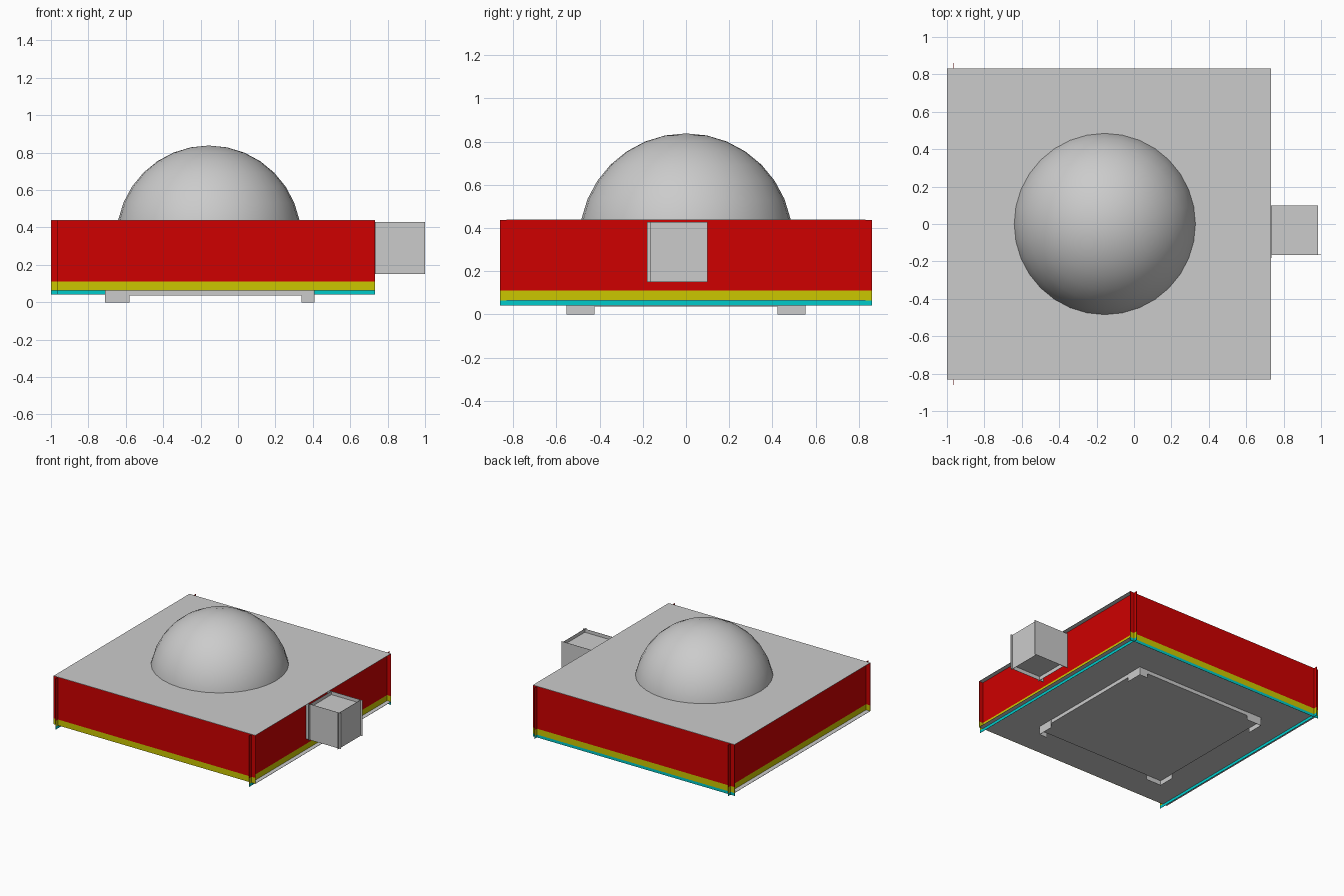
import bpy
import bmesh

cube = bpy.data.objects.get("Cube")
if cube:
    bpy.data.objects.remove(cube, do_unlink=True)


def material(name, rgb):
    mat = bpy.data.materials.new(name)
    mat.use_nodes = True
    mat.diffuse_color = (*rgb, 1)
    mat.node_tree.nodes["Principled BSDF"].inputs["Base Color"].default_value = (*rgb, 1)
    return mat


grey = material("sheet grey", (0.6, 0.6, 0.6))
red = material("red", (0.62, 0, 0))
yellow = material("yellow", (0.6, 0.57, 0))
cyan = material("cyan", (0, 0.6, 0.6))


def finish(name, bm, mat):
    mesh = bpy.data.meshes.new(name)
    bm.to_mesh(mesh)
    bm.free()
    mesh.materials.append(mat)
    obj = bpy.data.objects.new(name, mesh)
    bpy.context.collection.objects.link(obj)
    return obj


def box(name, xs, ys, zs, mat):
    """Axis-aligned sheet or block given by its extents."""
    bm = bmesh.new()
    bmesh.ops.create_cube(bm, size=1)
    for v in bm.verts:
        for i, (lo, hi) in enumerate((xs, ys, zs)):
            v.co[i] = hi if v.co[i] > 0 else lo
    return finish(name, bm, mat)


T = 0.002                      # sheet thickness
X0, X1, INSET = -1.0, 0.732, 0.035
Y, FIN = 0.832, 0.862          # housing front/back, side sheet reach
FLOOR, TOP = 0.064, 0.44

# Housing lid and floor overhang the side sheets
box("top_plate", (X0, X1), (-Y, Y), (TOP - T, TOP), grey)
box("floor_plate", (X0, X1), (-Y + T, Y - T), (FLOOR, FLOOR + T), grey)

# Banded wall sheets crossing at the corners; the front has no skirt
bands = (("wall", 0.11, TOP - T, red), ("band", FLOOR, 0.11, yellow),
         ("skirt", 0.042, FLOOR, cyan))
for part, lo, hi, mat in bands:
    for side, x in (("right", X0 + INSET), ("left", X1 - INSET)):
        box(f"{side}_{part}", (x, x + T), (-FIN, FIN), (lo, hi), mat)
    box("back_" + part, (X0, X1), (Y - T, Y), (lo, hi), mat)
    if part != "skirt":
        box("front_" + part, (X0, X1), (-Y, -Y + T), (lo, hi), mat)

# Dome: upper cap of a sphere
CX, CZ, R = -0.156, 0.344, 0.494
bm = bmesh.new()
bmesh.ops.create_uvsphere(bm, u_segments=32, v_segments=16, radius=R)
bmesh.ops.translate(bm, verts=bm.verts, vec=(CX, 0, CZ))
bmesh.ops.bisect_plane(bm, geom=bm.verts[:] + bm.edges[:] + bm.faces[:],
                       plane_co=(0, 0, TOP), plane_no=(0, 0, 1), clear_inner=True)
for f in bm.faces:
    f.smooth = True
finish("dome", bm, grey)

# Side duct: crossing sheets with a recessed lid and bottom
BX, BY0, BY1, BZ0, BZ1 = 0.985, -0.165, 0.1, 0.15, 0.428
box("duct_front_sheet", (X1 - INSET, 1.0), (BY0, BY0 + T), (BZ0, BZ1), grey)
box("duct_back_sheet", (X1 - INSET, 1.0), (BY1 - T, BY1), (BZ0, BZ1), grey)
box("duct_end_sheet", (BX - T, BX), (-0.181, BY1 - T), (BZ0, BZ1), grey)
box("duct_inner_sheet", (X1, X1 + T), (-0.181, BY1 - T), (BZ0, BZ1), grey)
for part, z in (("lid", 0.40), ("bottom", 0.18)):
    box("duct_" + part, (X1, BX), (BY0, BY1), (z, z + T), grey)

# Angle brackets under the floor
FX, HX, HY, LEG = -0.15, 0.56, 0.553, 0.13
for sx, side, leg in ((-1, "right", LEG), (1, "left", 0.07)):
    for sy, end in ((-1, "front"), (1, "back")):
        cx, cy = FX + sx * HX, sy * HY
        name = f"{end}_{side}_bracket"
        box(name + "_x", sorted((cx, cx - sx * leg)), sorted((cy, cy - sy * T)),
            (0, FLOOR), grey)
        box(name + "_y", sorted((cx, cx - sx * T)), sorted((cy, cy - sy * LEG)),
            (0, FLOOR), grey)

# Tray held between the brackets
box("tray", (FX - HX + T, FX + HX - T), (-HY + T, HY - T), (0.036, FLOOR), grey)
